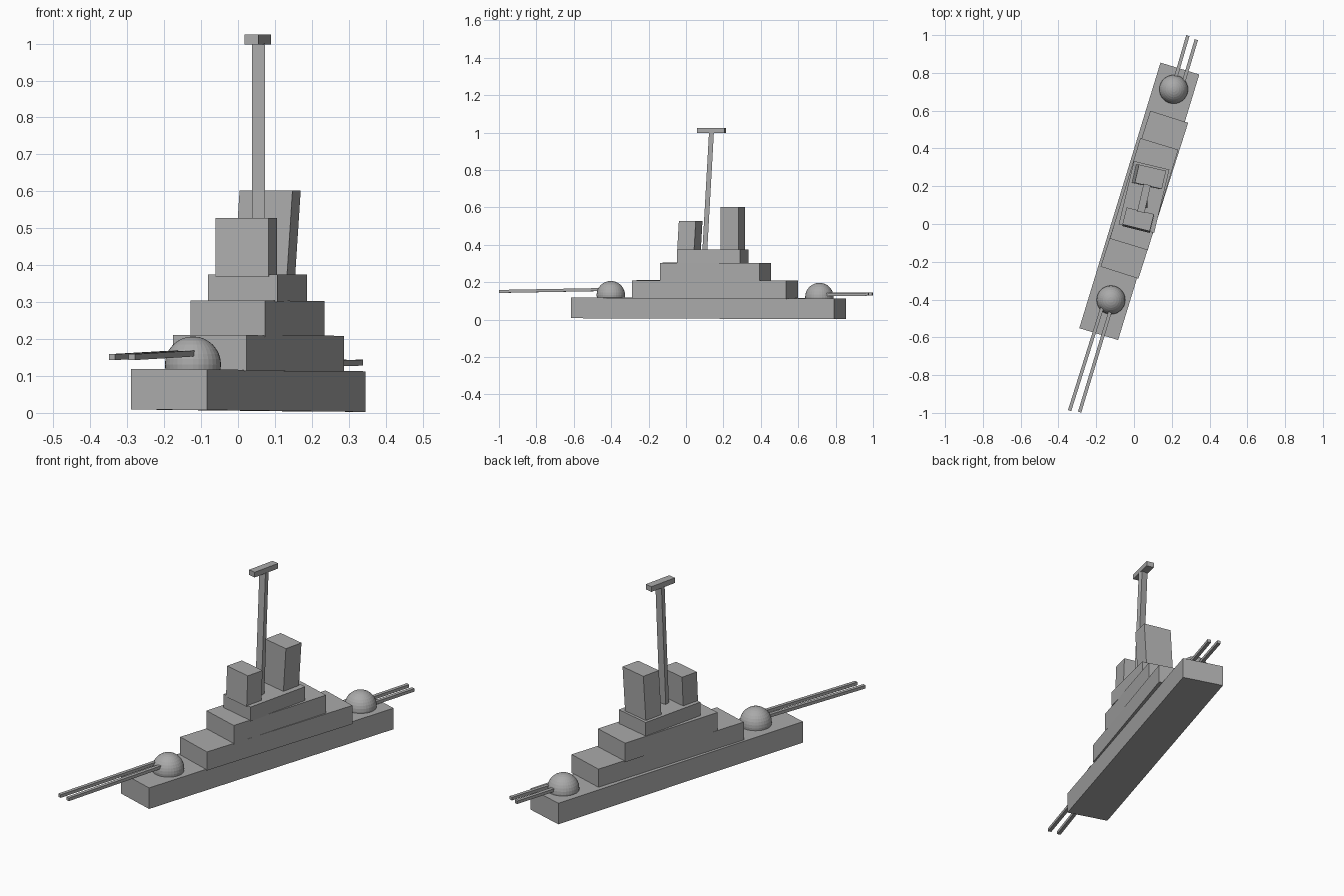
import bpy, bmesh, math
from mathutils import Vector

if "Cube" in bpy.data.objects:
    bpy.data.objects.remove(bpy.data.objects["Cube"])

grey = bpy.data.materials.new("ship grey")
grey.diffuse_color = (0.4, 0.4, 0.4, 1)
grey.use_nodes = True
grey.node_tree.nodes["Principled BSDF"].inputs["Base Color"].default_value = grey.diffuse_color


def finish(name, bm):
    bmesh.ops.recalc_face_normals(bm, faces=bm.faces)
    me = bpy.data.meshes.new(name)
    bm.to_mesh(me)
    bm.free()
    me.materials.append(grey)
    ob = bpy.data.objects.new(name, me)
    bpy.context.collection.objects.link(ob)
    return ob


def prism(name, a, b, side, up):
    """Four-sided bar from a to b, with half-extent vectors side and up."""
    bm = bmesh.new()
    ends = []
    for c in (Vector(a), Vector(b)):
        ends.append([bm.verts.new(c + i * side + j * up)
                     for i, j in ((-1, -1), (1, -1), (1, 1), (-1, 1))])
    p, q = ends
    bm.faces.new(p)
    bm.faces.new(q)
    for i in range(4):
        k = (i + 1) % 4
        bm.faces.new((p[i], p[k], q[k], q[i]))
    return finish(name, bm)


def block(name, bottom, top, width, length, yaw, slope=0.0):
    """Upright block turned clockwise by yaw, slightly pitched by slope."""
    t = math.radians(yaw)
    side = Vector((math.cos(t), -math.sin(t), -slope * 2)) * width / 2
    along = Vector((math.sin(t), math.cos(t), -slope)) * length / 2
    return prism(name, bottom, top, side, along)


# hull and stepped decks
block("hull", (0.028, 0.12, 0.006), (0.028, 0.12, 0.116), 0.215, 1.47, 17, 0.0035)
block("lower_deck", (0.055, 0.155, 0.113), (0.055, 0.155, 0.21), 0.21, 0.866, 17.7, 0.002)
block("middle_deck", (0.053, 0.158, 0.205), (0.053, 0.158, 0.304), 0.21, 0.556, 16.9, 0.002)
block("upper_deck", (0.053, 0.143, 0.30), (0.053, 0.143, 0.375), 0.193, 0.345, 13.5)

# funnels
block("front_funnel", (0.022, 0.016, 0.37), (0.022, 0.025, 0.528), 0.149, 0.093, 14)
block("rear_funnel", (0.072, 0.25, 0.37), (0.087, 0.25, 0.602), 0.147, 0.099, 13)

# leaning mast with crossbar
block("mast", (0.055, 0.10, 0.36), (0.055, 0.136, 1.0), 0.035, 0.026, 0)
block("mast_crossbar", (0.053, 0.136, 0.998), (0.053, 0.136, 1.025), 0.039, 0.15, 13)

# domed turrets
for name, c in (("front_turret", (-0.122, -0.402, 0.131)),
                ("rear_turret", (0.21, 0.713, 0.121))):
    bm = bmesh.new()
    bmesh.ops.create_uvsphere(bm, u_segments=32, v_segments=16, radius=0.076)
    bmesh.ops.translate(bm, verts=bm.verts, vec=c)
    finish(name, bm)

# paired gun barrels: inner end, tip
t = math.radians(17.5)
side = Vector((math.cos(t), -math.sin(t), 0)) * 0.009
up = Vector((0, 0, 0.008))
for name, a, b in (
        ("front_barrel_left", (-0.168, -0.44, 0.161), (-0.341, -0.988, 0.151)),
        ("front_barrel_right", (-0.122, -0.45, 0.161), (-0.288, -0.996, 0.151)),
        ("rear_barrel_left", (0.219, 0.77, 0.136), (0.285, 0.997, 0.137)),
        ("rear_barrel_right", (0.262, 0.75, 0.134), (0.33, 0.976, 0.136))):
    prism(name, a, b, side, up)
